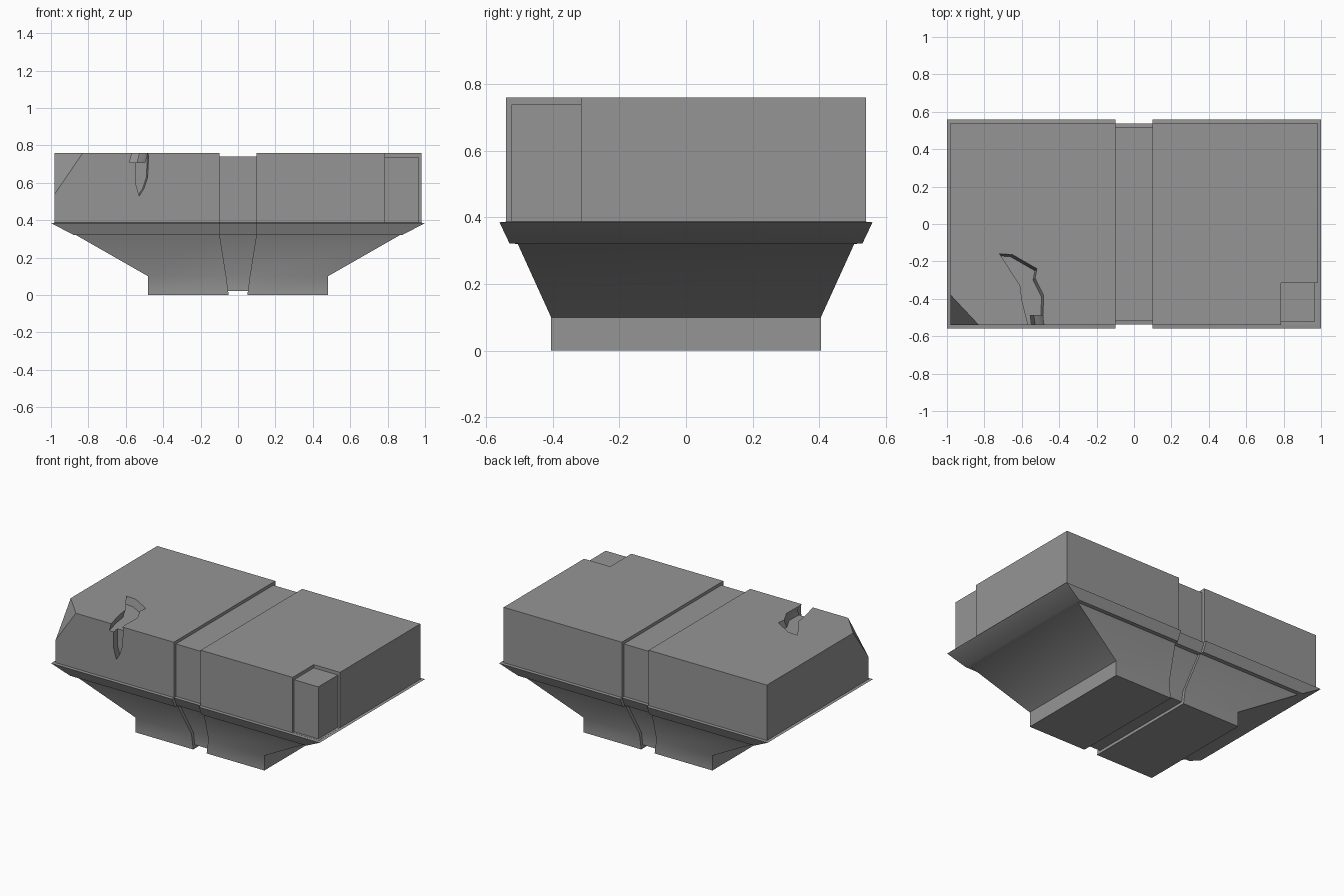
import bpy, bmesh, math
from mathutils import Vector

cube = bpy.data.objects.get("Cube")
if cube:
    bpy.data.objects.remove(cube, do_unlink=True)

stone = bpy.data.materials.new("grey_stone")
stone.use_nodes = True
stone.diffuse_color = (0.3, 0.3, 0.3, 1)
bsdf = stone.node_tree.nodes["Principled BSDF"]
bsdf.inputs["Base Color"].default_value = stone.diffuse_color
bsdf.inputs["Roughness"].default_value = 0.8


def loft(name, rings):
    """Closed solid through rings of points with equal counts."""
    bm = bmesh.new()
    loops = [[bm.verts.new(p) for p in ring] for ring in rings]
    n = len(loops[0])
    for a, b in zip(loops, loops[1:]):
        for i in range(n):
            j = (i + 1) % n
            bm.faces.new((a[i], a[j], b[j], b[i]))
    bm.faces.new(loops[0][::-1])
    bm.faces.new(loops[-1])
    bmesh.ops.recalc_face_normals(bm, faces=bm.faces)
    mesh = bpy.data.meshes.new(name)
    bm.to_mesh(mesh)
    bm.free()
    mesh.materials.append(stone)
    obj = bpy.data.objects.new(name, mesh)
    bpy.context.collection.objects.link(obj)
    return obj


def rect(x0, x1, y0, y1, z):
    return [(x0, y0, z), (x1, y0, z), (x1, y1, z), (x0, y1, z)]


def activate(obj):
    bpy.ops.object.select_all(action='DESELECT')
    obj.select_set(True)
    bpy.context.view_layer.objects.active = obj


def cut(obj, cutter):
    mod = obj.modifiers.new("cut", 'BOOLEAN')
    mod.operation = 'DIFFERENCE'
    mod.solver = 'EXACT'
    mod.object = cutter
    activate(obj)
    bpy.ops.object.modifier_apply(modifier=mod.name)
    bpy.data.objects.remove(cutter, do_unlink=True)


# Stepped profile: height, half length, half depth, half width of the groove
PROFILE = [
    (0, 0.48, 0.405, 0.05),
    (0.10, 0.48, 0.405, 0.063),
    (0.32, 0.865, 0.505, 0.098),
    (0.322, 0.88, 0.53, 0.1),
    (0.385, 1.0, 0.56, 0.1),
    (0.387, 0.98, 0.54, 0.1),
    (0.76, 0.98, 0.54, 0.1),
]

# Two halves of the block
left, right = [
    loft(name, [rect(*sorted((s * g, s * x)), -y, y, z) for z, x, y, g in PROFILE])
    for name, s in (("left_half", 1), ("right_half", -1))
]

# Recessed core forming the groove around the middle
INSET = 0.022
core = loft("groove_core", [
    rect(-0.2, 0.2, INSET - y, y - INSET, min(max(z, INSET), 0.74))
    for z, x, y, g in PROFILE])

# Sunken corner at the front left
cut(left, loft("corner_cutter", [rect(0.785, 1.1, -0.7, -0.315, z) for z in (0.388, 0.9)]))
corner = loft("sunken_corner", [
    rect(0.7, 0.965, -0.524, -0.25, 0.37),
    rect(0.7, 0.965, -0.524, -0.25, 0.738)])

# Broken corner at the front right
bm = bmesh.new()
bm.from_mesh(right.data)
cutline = bmesh.ops.bisect_plane(
    bm, geom=bm.verts[:] + bm.edges[:] + bm.faces[:],
    plane_co=(-0.98, -0.54, 0.54),
    plane_no=Vector((-1 / 0.15, -1 / 0.16, 1 / 0.22)).normalized(), clear_outer=True)
edges = [e for e in cutline["geom_cut"] if isinstance(e, bmesh.types.BMEdge)]
bmesh.ops.holes_fill(bm, edges=edges)
bmesh.ops.recalc_face_normals(bm, faces=bm.faces)
bm.to_mesh(right.data)
bm.free()

# Crack across the top and down the front
TOP_CRACK = [(-0.71, -0.15), (-0.60, -0.32), (-0.59, -0.40), (-0.54, -0.6),
             (-0.48, -0.6), (-0.475, -0.37), (-0.52, -0.28), (-0.51, -0.23),
             (-0.64, -0.155)]
FRONT_CRACK = [(-0.54, 0.8), (-0.54, 0.6), (-0.52, 0.53), (-0.495, 0.57),
               (-0.475, 0.63), (-0.47, 0.74), (-0.48, 0.8)]
cut(right, loft("top_crack_cutter", [
    [(x - d, y - d, z) for x, y in TOP_CRACK] for z, d in ((0.71, 0.02), (0.8, 0))]))
cut(right, loft("front_crack_cutter", [
    [(x - d, y, z) for x, z in FRONT_CRACK] for y, d in ((-0.49, 0.015), (-0.6, 0))]))

# Smooth the shallow bends, keep the edges sharp
for obj in (left, right, core, corner):
    activate(obj)
    bpy.ops.object.shade_smooth_by_angle(angle=math.radians(28))
